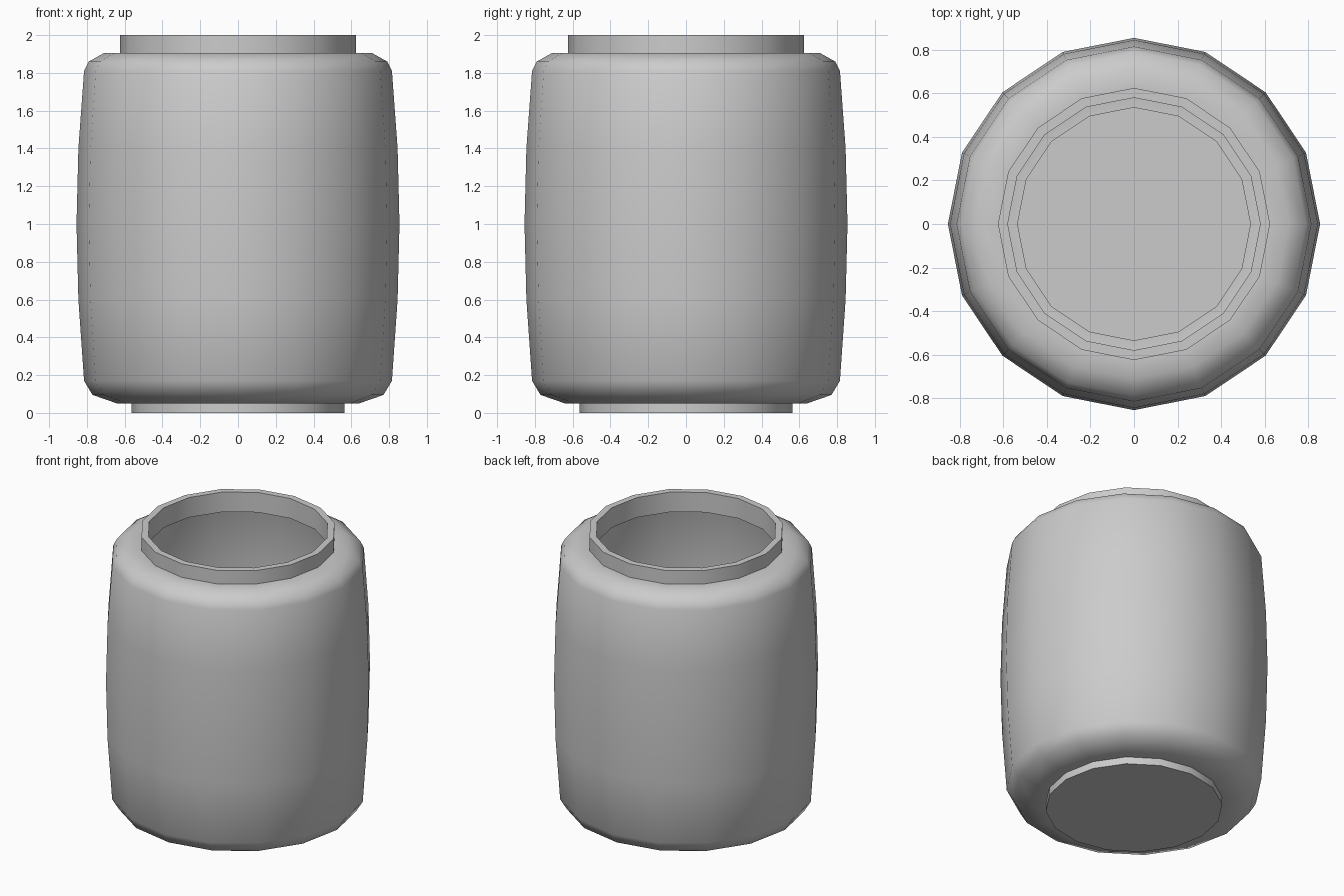
import bpy, bmesh, math

if "Cube" in bpy.data.objects:
    bpy.data.objects.remove(bpy.data.objects["Cube"])

SIDES = 16

# Outer wall from foot to rim, then inner wall back down to the floor: (radius, z)
outer = [(0.565, 0.0), (0.565, 0.05), (0.64, 0.05), (0.77, 0.095), (0.815, 0.17),
         (0.845, 0.6), (0.855, 1.0), (0.845, 1.4), (0.815, 1.81), (0.79, 1.86),
         (0.71, 1.905), (0.625, 1.905), (0.625, 2.0)]
inner = [(0.58, 2.0), (0.58, 1.86), (0.69, 1.86), (0.755, 1.83), (0.77, 1.79),
         (0.80, 1.4), (0.81, 1.0), (0.80, 0.6), (0.77, 0.19), (0.74, 0.13),
         (0.63, 0.095), (0.535, 0.095), (0.535, 0.045)]

# Revolve the profile into faceted rings
bm = bmesh.new()
rings = []
for r, z in outer + inner:
    rings.append([bm.verts.new((r * math.cos(math.tau * i / SIDES),
                                r * math.sin(math.tau * i / SIDES), z))
                  for i in range(SIDES)])
for low, high in zip(rings, rings[1:]):
    for i in range(SIDES):
        j = (i + 1) % SIDES
        bm.faces.new((low[i], low[j], high[j], high[i]))

# Underside and inside floor
bm.faces.new(rings[0][::-1])
bm.faces.new(rings[-1])
bmesh.ops.recalc_face_normals(bm, faces=bm.faces)

mesh = bpy.data.meshes.new("jar")
bm.to_mesh(mesh)
bm.free()
jar = bpy.data.objects.new("jar", mesh)
bpy.context.collection.objects.link(jar)

# Smooth body with crisp rim and foot
bpy.context.view_layer.objects.active = jar
jar.select_set(True)
bpy.ops.object.shade_smooth_by_angle(angle=math.radians(50))
